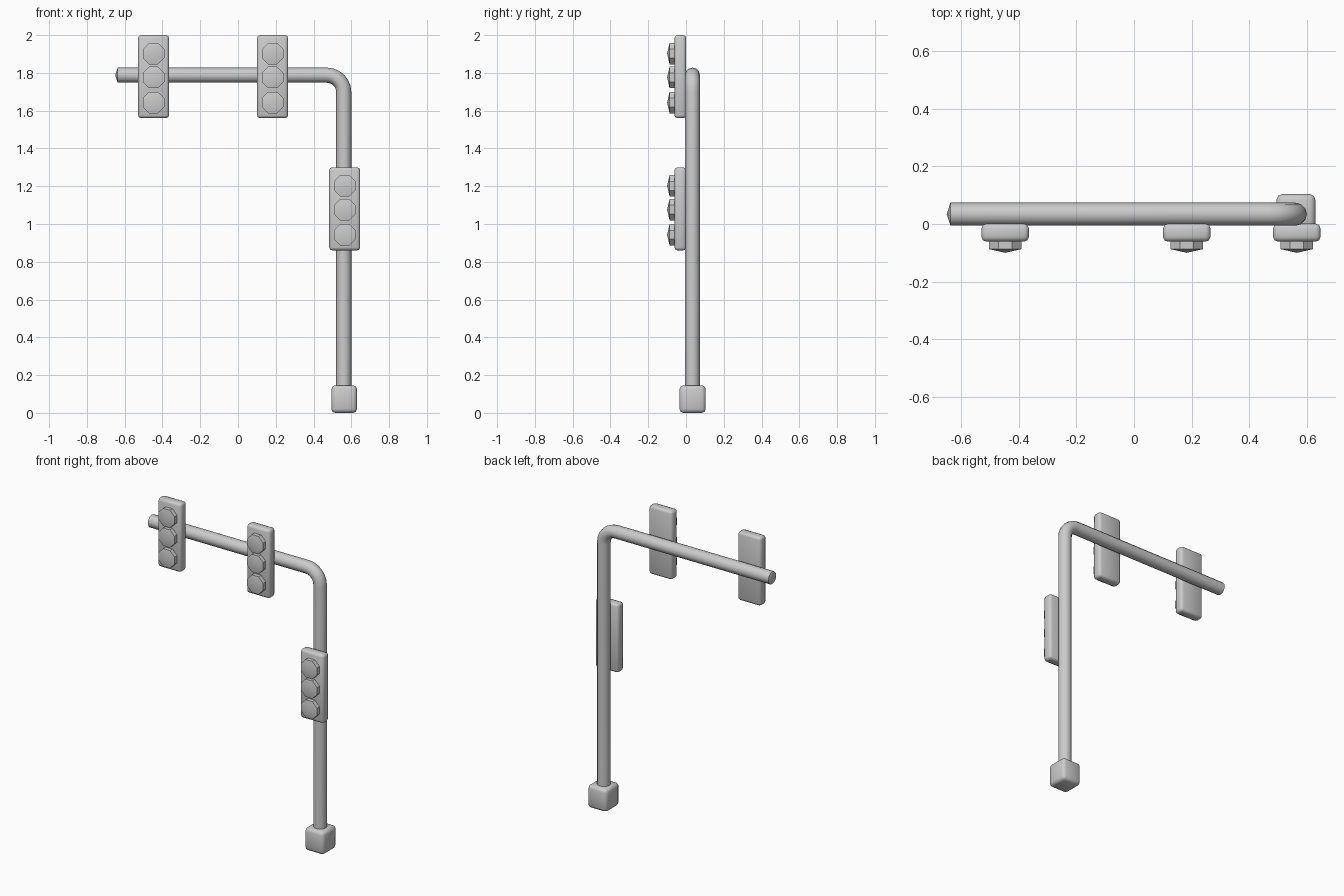
import bpy
import math
from mathutils import Vector, Matrix

cube = bpy.data.objects.get("Cube")
if cube:
    bpy.data.objects.remove(cube, do_unlink=True)

grey = bpy.data.materials.new("light_grey")
grey.use_nodes = True
colour = (0.6, 0.6, 0.6, 1)
grey.diffuse_color = colour
grey.node_tree.nodes["Principled BSDF"].inputs["Base Color"].default_value = colour


def finish(obj, name, angle=40):
    obj.name = name
    obj.data.materials.append(grey)
    bpy.ops.object.select_all(action="DESELECT")
    obj.select_set(True)
    bpy.context.view_layer.objects.active = obj
    bpy.ops.object.shade_smooth_by_angle(angle=math.radians(angle))
    return obj


def rounded_box(name, centre, size, bevel):
    bpy.ops.mesh.primitive_cube_add(size=1, location=centre)
    obj = bpy.context.object
    obj.scale = size
    bpy.ops.object.transform_apply(location=False, rotation=False, scale=True)
    mod = obj.modifiers.new("rounded_edges", "BEVEL")
    mod.width = bevel
    mod.segments = 2
    bpy.ops.object.modifier_apply(modifier=mod.name)
    return finish(obj, name, 50)


def make_mesh(name, verts, faces, angle=40):
    mesh = bpy.data.meshes.new(name)
    mesh.from_pydata(verts, [], faces)
    obj = bpy.data.objects.new(name, mesh)
    bpy.context.collection.objects.link(obj)
    return finish(obj, name, angle)


def loft(name, rings, tips, angle=40):
    """Skin a list of equal rings and close both ends with a fan to a tip."""
    n = len(rings[0])
    verts = [v for ring in rings for v in ring] + list(tips)
    faces = []
    for r in range(len(rings) - 1):
        for i in range(n):
            j = (i + 1) % n
            faces.append((r * n + i, r * n + j, r * n + n + j, r * n + n + i))
    start, last = len(verts) - 2, (len(rings) - 1) * n
    for i in range(n):
        j = (i + 1) % n
        faces.append((start, j, i))
        faces.append((start + 1, last + i, last + j))
    return make_mesh(name, verts, faces, angle)


# Bent pole: upright, quarter bend, horizontal arm
POLE_X, POLE_Y, ARM_Z, RADIUS, BEND = 0.56, 0.034, 1.788, 0.04, 0.09
SIDES = 12
path = [(POLE_X, 0.1, 0.0)]
for k in range(7):
    a = math.pi / 2 * k / 6
    path.append((POLE_X - BEND + BEND * math.cos(a), ARM_Z - BEND + BEND * math.sin(a), a))
path.append((-0.637, ARM_Z, math.pi / 2))
rings = []
for x, z, a in path:
    across = Vector((math.cos(a), 0, math.sin(a)))
    rings.append([Vector((x, POLE_Y, z)) + RADIUS * (across * math.cos(t) + Vector((0, math.sin(t), 0)))
                  for t in (2 * math.pi * i / SIDES for i in range(SIDES))])
loft("bent_pole", rings, [(POLE_X, POLE_Y, 0.1), (-0.65, POLE_Y, ARM_Z)])

# Foot block
rounded_box("foot_block", (0.562, 0.035, 0.073), (0.135, 0.138, 0.146), 0.02)


# Signal heads, each with three shallow pointed lamps
def signal(name, x, z):
    rounded_box(name + "_housing", (x, -0.03, z), (0.164, 0.062, 0.44), 0.016)
    for label, dz in (("top", 0.122), ("middle", -0.004), ("bottom", -0.137)):
        rings = [[(x + 0.0615 * math.cos(t), y, z + dz + 0.0615 * math.sin(t))
                  for t in (math.pi / 4 * (i + 0.5) for i in range(8))]
                 for y in (-0.05, -0.087)]
        loft(f"{name}_{label}_lamp", rings, [(x, -0.05, z + dz), (x, -0.1, z + dz)])


signal("outer_signal", -0.447, 1.78)
signal("inner_signal", 0.183, 1.78)
signal("pole_signal", 0.565, 1.08)
